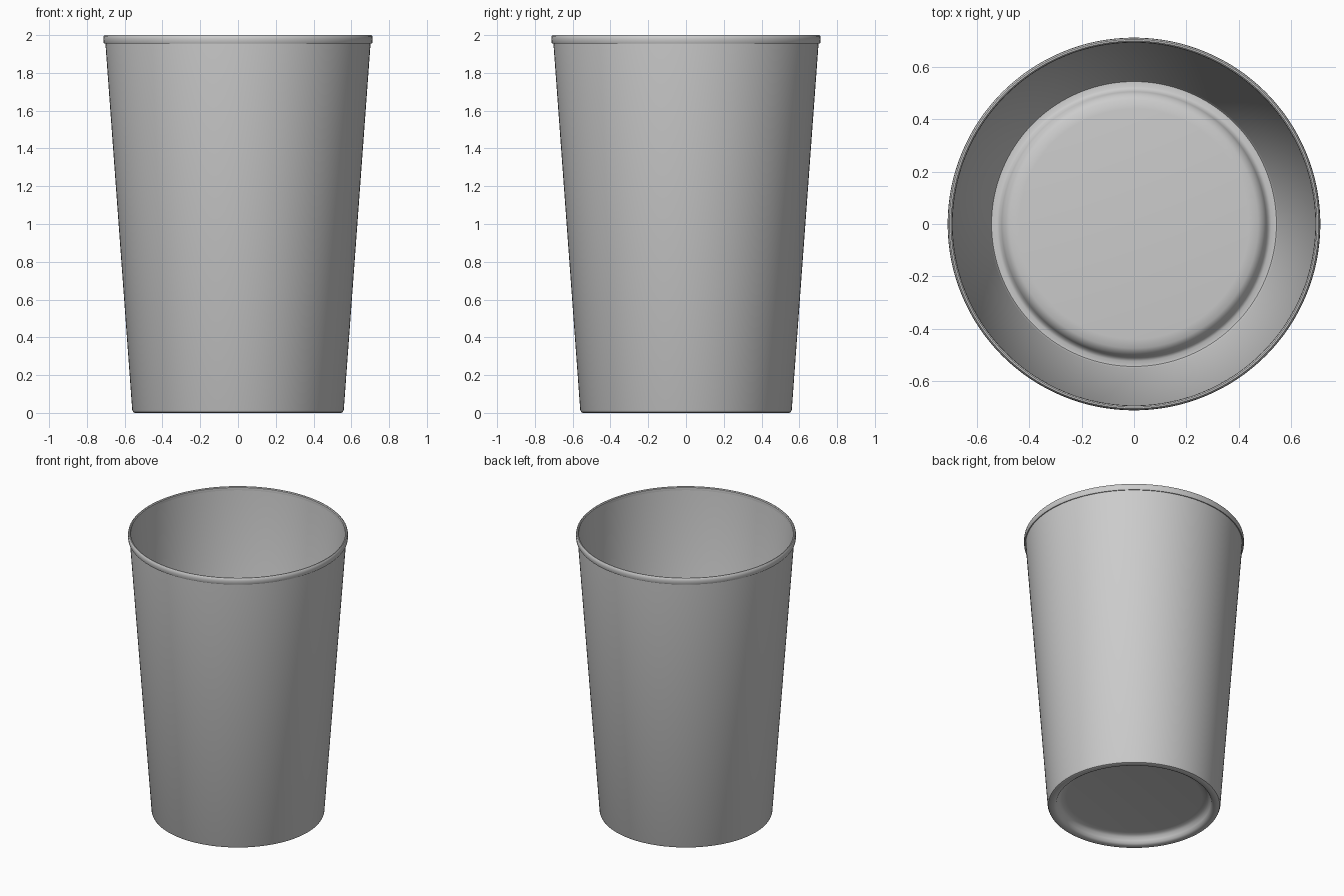
import bpy, bmesh, math

if "Cube" in bpy.data.objects:
    bpy.data.objects.remove(bpy.data.objects["Cube"])

SEGMENTS = 128

grey = bpy.data.materials.new("light grey")
grey.diffuse_color = (0.6, 0.6, 0.6, 1)
grey.use_nodes = True
grey.node_tree.nodes["Principled BSDF"].inputs["Base Color"].default_value = grey.diffuse_color


def lathe(name, profile, closed=False):
    """Revolve an (r, z) profile around the z axis; r = 0 makes a pole."""
    bm = bmesh.new()
    rings = []
    for r, z in profile:
        if r == 0:
            rings.append([bm.verts.new((0, 0, z))] * SEGMENTS)
        else:
            rings.append([bm.verts.new((r * math.cos(a), r * math.sin(a), z))
                          for a in (2 * math.pi * i / SEGMENTS for i in range(SEGMENTS))])
    pairs = list(zip(rings, rings[1:])) + ([(rings[-1], rings[0])] if closed else [])
    for low, high in pairs:
        for i in range(SEGMENTS):
            j = (i + 1) % SEGMENTS
            bm.faces.new(list(dict.fromkeys((low[i], low[j], high[j], high[i]))))
    bmesh.ops.recalc_face_normals(bm, faces=bm.faces)
    mesh = bpy.data.meshes.new(name)
    bm.to_mesh(mesh)
    bm.free()
    mesh.materials.append(grey)
    ob = bpy.data.objects.new(name, mesh)
    bpy.context.collection.objects.link(ob)
    bpy.ops.object.select_all(action='DESELECT')
    ob.select_set(True)
    bpy.context.view_layer.objects.active = ob
    bpy.ops.object.shade_smooth_by_angle(angle=math.radians(40))
    return ob


# Tapered thin wall with a rounded foot and a raised floor
lathe("cup_body", [
    (0, 0.06), (0.44, 0.06), (0.47, 0.056), (0.487, 0.045), (0.497, 0.025),
    (0.505, 0.008), (0.52, 0.0), (0.545, 0.0), (0.555, 0.004), (0.56, 0.015),
    (0.702, 1.957), (0.702, 1.985), (0.695, 1.985),
    (0.552, 0.02), (0.545, 0.01), (0.525, 0.01), (0.514, 0.016), (0.506, 0.033),
    (0.496, 0.053), (0.475, 0.066), (0.44, 0.07), (0, 0.07),
])

# Rolled lip around the opening
lathe("rim", [
    (0.696, 1.957), (0.709, 1.955), (0.712, 1.96), (0.713, 1.98), (0.711, 1.994),
    (0.706, 2.0), (0.70, 2.0), (0.695, 1.995), (0.694, 1.98),
], closed=True)
